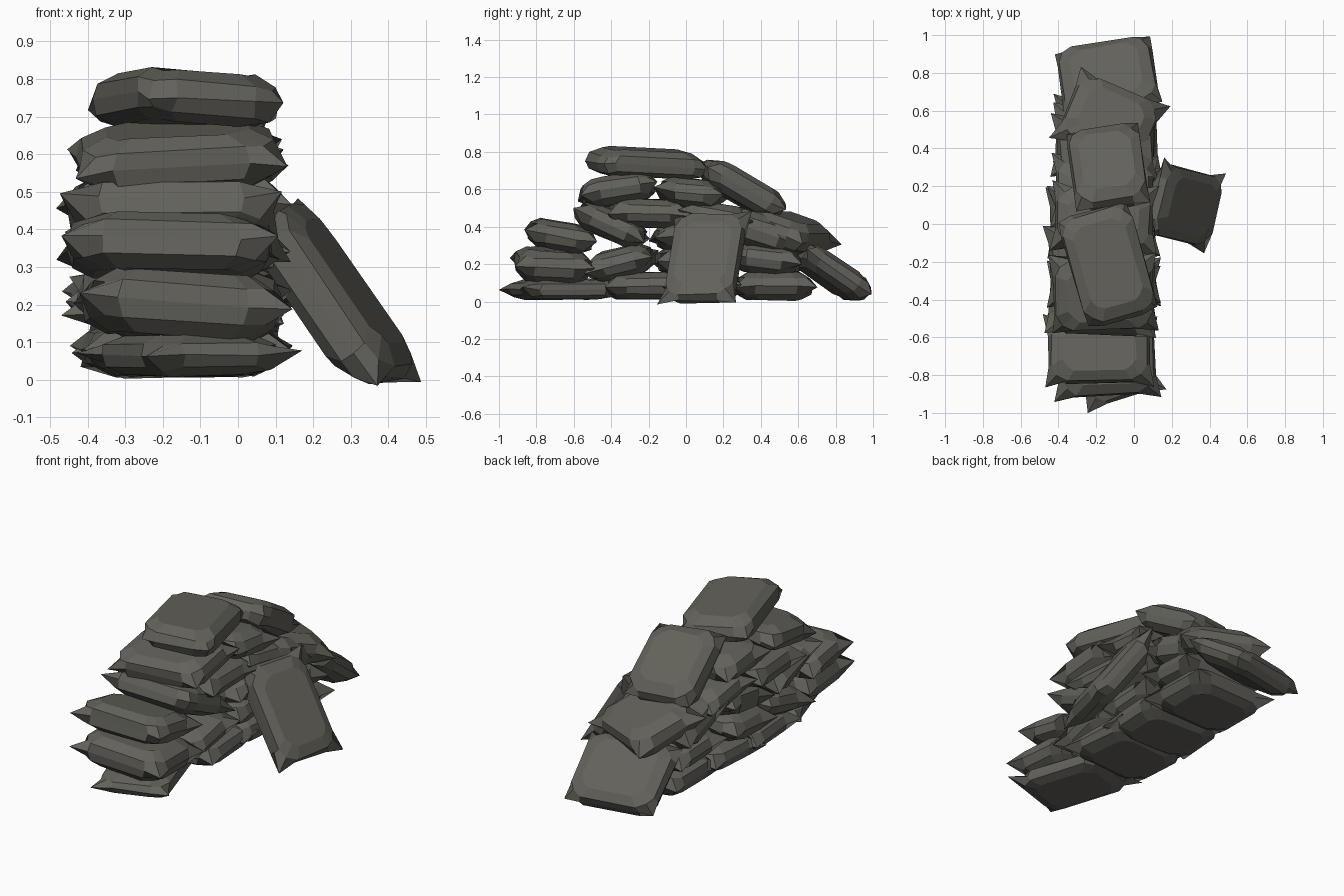
import bpy, bmesh, math, random
from mathutils import Vector, Euler

if "Cube" in bpy.data.objects:
    bpy.data.objects.remove(bpy.data.objects["Cube"])

random.seed(4)
cloth = bpy.data.materials.new("dark grey sackcloth")
cloth.diffuse_color = (0.122, 0.119, 0.102, 1)
cloth.use_nodes = True
cloth.node_tree.nodes["Principled BSDF"].inputs["Base Color"].default_value = cloth.diffuse_color


def ring(bm, hx, hy, z, cut, ear, wobble, sag):
    """Rounded rectangle of 12 points: each corner is side, tip, side."""
    verts = []
    for sx, sy in ((1, 1), (-1, 1), (-1, -1), (1, -1)):
        side_x = (sx * hx, sy * (hy - cut))
        side_y = (sx * (hx - cut), sy * hy)
        tip = (sx * (hx + ear), sy * (hy + ear))
        order = (side_x, tip, side_y) if sx * sy > 0 else (side_y, tip, side_x)
        for i, (x, y) in enumerate(order):
            droop = random.uniform(-1, 1) * wobble * (2 if i == 1 else 0.6)
            verts.append(bm.verts.new((x + random.uniform(-1, 1) * wobble,
                                       y + random.uniform(-1, 1) * wobble,
                                       z + droop - sag * (x / 0.3) ** 2)))
    return verts


def bag(name, loc, rot=(0, 0, 0), size=(0.61, 0.42, 0.16), sag=0.0, ear=0.025):
    """Stuffed sack: flat top and bottom, bevelled flanks, pinched corner ears."""
    x, y, h = (s / 2 for s in size)
    bm = bmesh.new()
    # inset x, inset y, height, corner cut, ear length, wobble
    layers = ((0.105, 0.075, -h, 0.06, -0.025, 0.004),
              (0.045, 0.028, -h * 0.6, 0.08, -0.03, 0.006),
              (0.030, 0.022, 0, 0.085, ear, 0.007),
              (0.045, 0.028, h * 0.6, 0.08, -0.03, 0.006),
              (0.105, 0.075, h, 0.06, -0.025, 0.004))
    rings = [ring(bm, x - ix, y - iy, z, c, e, w, sag) for ix, iy, z, c, e, w in layers]
    for a, b in zip(rings, rings[1:]):
        for i in range(12):
            j = (i + 1) % 12
            bm.faces.new((a[i], a[j], b[j], b[i]))
    bm.faces.new(rings[0][::-1])
    bm.faces.new(rings[-1])
    bmesh.ops.recalc_face_normals(bm, faces=bm.faces)
    me = bpy.data.meshes.new(name)
    bm.to_mesh(me)
    bm.free()
    me.materials.append(cloth)
    ob = bpy.data.objects.new(name, me)
    ob.location = loc
    ob.rotation_euler = Euler([math.radians(a) for a in rot])
    bpy.context.collection.objects.link(ob)


# bottom course
bag("base_bag_front", (-0.13, -0.66, 0.065), (0, 0, 108), (0.60, 0.42, 0.105))
bag("base_bag_mid_front", (-0.15, -0.22, 0.083), (0, 0, 4), (0.57, 0.45, 0.14))
bag("base_bag_mid_back", (-0.15, 0.10, 0.085), (0, 0, -3), (0.58, 0.42, 0.14))
bag("base_bag_back", (-0.14, 0.47, 0.083), (0, 0, 2), (0.57, 0.44, 0.145))

# second course
bag("second_bag_front", (-0.15, -0.715, 0.195), (-3, 4, 2), (0.58, 0.43, 0.17))
bag("second_bag_mid_front", (-0.16, -0.345, 0.208), (13, 2, -3), (0.60, 0.38, 0.15))
bag("second_bag_middle", (-0.17, 0.02, 0.22), (4, 0, 3), (0.60, 0.38, 0.15))
bag("second_bag_back", (-0.15, 0.43, 0.225), (-6, 0, -3), (0.58, 0.40, 0.15))
bag("back_slope_bag", (-0.14, 0.775, 0.155), (-34, 0, 10), (0.57, 0.46, 0.14), 0, 0.005)

# third course
bag("third_bag_front", (-0.185, -0.67, 0.35), (-10, 1, 1), (0.60, 0.385, 0.15))
bag("third_bag_mid_front", (-0.17, -0.40, 0.41), (-24, 0, -2), (0.61, 0.42, 0.15))
bag("third_bag_middle", (-0.16, 0.02, 0.36), (8, 0, 3), (0.58, 0.40, 0.15))
bag("third_bag_back", (-0.15, 0.40, 0.37), (-18, 0, 2), (0.57, 0.40, 0.18))
bag("third_bag_rear", (-0.13, 0.54, 0.375), (-18, 0, -24), (0.53, 0.42, 0.17))

# fourth course
bag("fourth_bag_front", (-0.17, -0.21, 0.47), (-2, 0, 3), (0.61, 0.44, 0.15))
bag("fourth_bag_back", (-0.16, 0.17, 0.45), (-10, 0, -2), (0.57, 0.40, 0.14))
bag("fifth_bag_front", (-0.16, -0.365, 0.595), (9, -3, 2), (0.59, 0.43, 0.15), 0, 0.015)
bag("fifth_bag_back", (-0.16, 0.03, 0.58), (-6, 0, -3), (0.58, 0.37, 0.15))

# loose bags on top, draped down the back and leaning on the side
bag("top_bag", (-0.14, -0.215, 0.75), (4, 3, 106), (0.66, 0.44, 0.14), 0.02, -0.01)
bag("draped_bag", (-0.14, 0.30, 0.60), (0, 30, 98), (0.54, 0.43, 0.155), 0.0, 0.0)
bag("leaning_bag", (0.24, 0.105, 0.215), (0, 55, -14), (0.61, 0.43, 0.14), -0.035)
